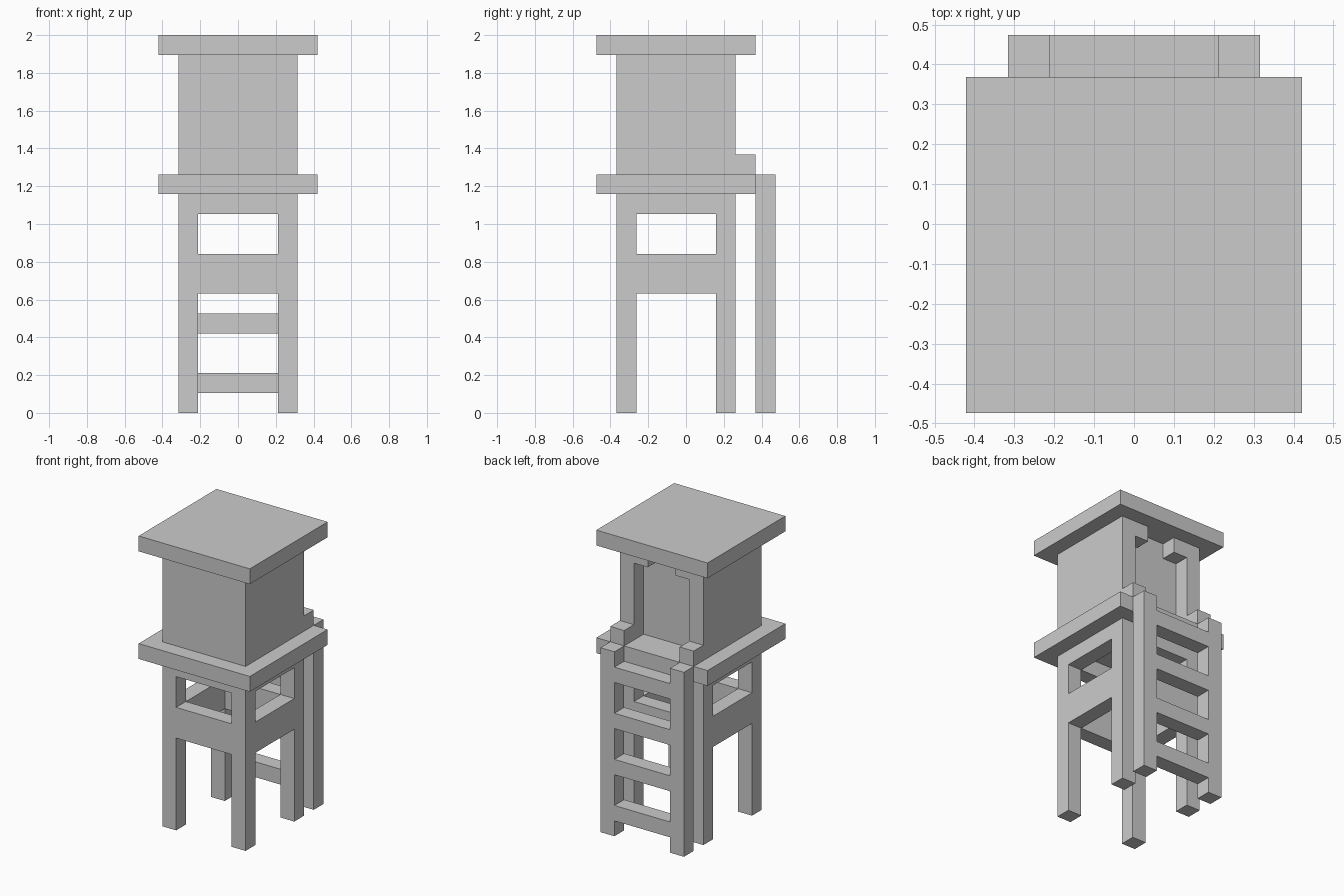
import bpy
from mathutils import Matrix

if "Cube" in bpy.data.objects:
    bpy.data.objects.remove(bpy.data.objects["Cube"])

U = 2 / 19  # one grid unit


def box(name, x, y, z, mirror=False):
    """Box from (min, max) ranges in grid units, optionally mirrored across x = 0."""
    size = [(b - a) * U for a, b in (x, y, z)]
    centre = [(a + b) / 2 * U for a, b in (x, y, z)]
    bpy.ops.mesh.primitive_cube_add(size=1)
    ob = bpy.context.object
    ob.name = name
    ob.data.transform(Matrix.Translation(centre) @ Matrix.Diagonal((*size, 1)))
    if mirror:
        ob.modifiers.new("Mirror", 'MIRROR')
    return ob


# Four legs
box("front_legs", (2, 3), (-3.5, -2.5), (0, 11), True)
box("back_legs", (2, 3), (1.5, 2.5), (0, 11), True)

# Two rings of beams tying the legs together
for label, z in (("lower", (6, 8)), ("upper", (10, 11))):
    box(label + "_side_beams", (2, 3), (-2.5, 1.5), z, True)
    box(label + "_front_beam", (-2, 2), (-3.5, -2.5), z)
    box(label + "_back_beam", (-2, 2), (1.5, 2.5), z)

# Platform, cabin and roof
box("platform", (-4, 4), (-4.5, 3.5), (11, 12))
box("cabin", (-3, 3), (-3.5, 1.5), (12, 18))
box("roof", (-4, 4), (-4.5, 3.5), (18, 19))

# Recessed doorway at the back: posts, top corner brackets, low rail blocks
box("door_posts", (2, 3), (1.5, 2.5), (12, 18), True)
box("door_brackets", (1, 2), (1.5, 2.5), (17, 18), True)
box("rail_blocks", (2, 3), (2.5, 3.5), (12, 13), True)

# Ladder
box("ladder_rails", (2, 3), (3.5, 4.5), (0, 12), True)
for i in range(4):
    box(f"ladder_rung_{i + 1}", (-2, 2), (3.5, 4.5), (1 + 3 * i, 2 + 3 * i))
